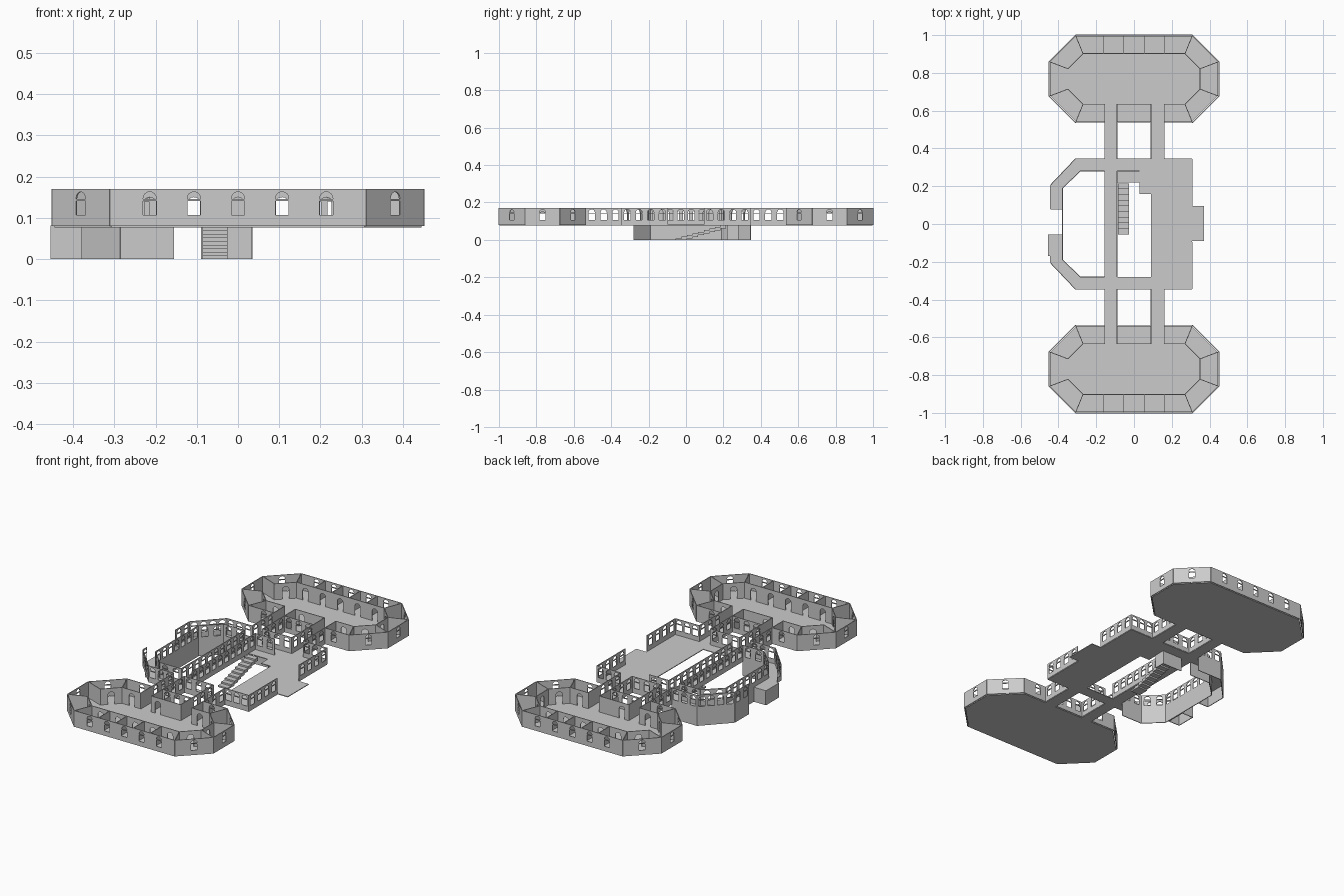
import bpy, bmesh, math
from mathutils import Vector

if "Cube" in bpy.data.objects:
    bpy.data.objects.remove(bpy.data.objects["Cube"])

Z0, Z1 = 0.08, 0.17      # floor level, wall top
T = 0.004                # wall thickness


def window(s, w=0.032, zb=0.107, zt=0.163, bar=True):
    return (s, w, zb, zt, bar)


def door(s, w=0.034):
    return (s, w, Z0, 0.15, False)


def row(length, n, w=0.034, **k):
    # n evenly spaced arched windows
    return [window(length * (i + 0.5) / n, w, **k) for i in range(n)]


def add_wall(bm, p, q, openings=(), z0=Z0, z1=Z1):
    p, q = Vector(p), Vector(q)
    length = (q - p).length
    d = (q - p) / length
    cache = {}

    def face(pts):
        vs = []
        for s, z in pts:
            key = (round(s, 5), round(z, 5))
            if key not in cache:
                xy = p + d * s
                cache[key] = bm.verts.new((xy.x, xy.y, z))
            if cache[key] not in vs:
                vs.append(cache[key])
        bm.faces.new(vs)

    left = [(0, z0), (0, z1)]
    for s, w, zb, zt, bar in sorted(openings):
        l, r, zs = s - w / 2, s + w / 2, zt - w / 2
        levels = sorted({z0, zb, zs, z1})
        # pier before the opening
        face([(l, z) for z in levels] + left[::-1])
        left = [(r, z) for z in levels]
        if zb > z0:
            face([(l, z0), (r, z0), (r, zb), (l, zb)])
        # arched head, split at the crown
        arch = [(s - w / 2 * math.cos(a), zs + w / 2 * math.sin(a))
                for a in [math.pi * i / 8 for i in range(9)]]
        face(arch[:5] + [(s, z1), (l, z1)])
        face(arch[4:] + [(r, z1), (s, z1)])
        if bar:
            face([(l, zs - 0.006), (r, zs - 0.006), (r, zs - 0.001), (l, zs - 0.001)])
    face([(length, z0), (length, z1)] + left[::-1])


def finish(name, bm, solid=True):
    bmesh.ops.recalc_face_normals(bm, faces=bm.faces)
    me = bpy.data.meshes.new(name)
    bm.to_mesh(me)
    bm.free()
    ob = bpy.data.objects.new(name, me)
    bpy.context.collection.objects.link(ob)
    if solid:
        m = ob.modifiers.new("thickness", 'SOLIDIFY')
        m.thickness, m.offset = T, 0
    return ob


def walls(name, items):
    bm = bmesh.new()
    for it in items:
        add_wall(bm, *it)
    return finish(name, bm)


def slab(name, pts, z0=0.077, z1=0.081):
    bm = bmesh.new()
    f = bm.faces.new([bm.verts.new((x, y, z0)) for x, y in pts])
    ext = bmesh.ops.extrude_face_region(bm, geom=[f])
    bmesh.ops.translate(bm, vec=(0, 0, z1 - z0),
                        verts=[v for v in ext['geom'] if isinstance(v, bmesh.types.BMVert)])
    return finish(name, bm, False)


def rect(x0, x1, y0, y1):
    return [(x0, y0), (x1, y0), (x1, y1), (x0, y1)]


def octagon(hx, hy, c, cy):
    half = [(hx, hy - c), (hx - c, hy), (c - hx, hy), (-hx, hy - c)]
    return [(x, cy + y) for x, y in half] + [(-x, cy - y) for x, y in half]


def length(a, b):
    return (Vector(b) - Vector(a)).length


def chain(pts, pitch=0.055):
    # wall run along points with evenly pitched windows
    return [(a, b, row(length(a, b), max(1, round(length(a, b) / pitch))))
            for a, b in zip(pts, pts[1:])]


XS = (-0.155, -0.09, 0.09, 0.16)      # corridor wall lines
for s, tag in ((1, "back"), (-1, "front")):
    cy = 0.768 * s
    slab(tag + "_wing_floor", octagon(0.445, 0.228, 0.138, cy))

    # outer shell of the wing
    o = octagon(0.45, 0.232, 0.14, 0)
    o = [(x, cy + s * y) for x, y in o]
    items = []
    for i in range(8):
        a, b = o[i], o[(i + 1) % 8]
        L = length(a, b)
        if i == 1:
            items.append((a, b, [window(0.31 + k * 0.107) for k in range(-2, 3)]))
        elif i != 5:
            items.append((a, b, [window(L / 2)]))
    yi = 0.536 * s
    items += [((-0.31, yi), (XS[0], yi), [window(0.095)]),
              ((XS[1], yi), (XS[2], yi), row(0.18, 3)),
              ((XS[3], yi), (0.31, yi), [window(0.055)])]
    walls(tag + "_wing_outer_walls", items)

    # inner ring of room walls with doors
    n = octagon(0.35, 0.134, 0.08, 0)
    n = [(x, cy + s * y) for x, y in n]
    items = []
    for i in (0, 1, 2, 4, 6, 7):
        a, b = n[i], n[(i + 1) % 8]
        L = length(a, b)
        items.append((a, b, [door(L / 2 + k * 0.107) for k in range(-2, 3)] if i == 1
                      else [door(L / 2)]))
    y2 = 0.634 * s
    items += [((-0.27, y2), (XS[0], y2), [door(0.06)]),
              ((XS[1], y2), (XS[2], y2), [door(0.04)]),
              ((XS[3], y2), (0.27, y2), [door(0.05)])]
    walls(tag + "_wing_inner_walls", items)

    # partitions between rooms
    items = [((x, 0.902 * s), (x, s)) for x in (-0.16, -0.054, 0.054, 0.16)]
    items += [((x, yi), (x, y2)) for x in XS]
    items += [(n[i], o[i]) for i in range(8)]
    walls(tag + "_wing_partitions", items)

    # link corridors between the wing and the central block
    slab(tag + "_corridor_floor_left", rect(XS[0], XS[1], *sorted((0.345 * s, 0.54 * s))))
    slab(tag + "_corridor_floor_right", rect(XS[2], XS[3], *sorted((0.345 * s, 0.54 * s))))
    walls(tag + "_corridor_walls",
          [((x, 0.345 * s), (x, 0.536 * s), row(0.191, 3)) for x in XS])

    # bent side gallery
    ye = 0.08 if s > 0 else -0.17
    outer = [(XS[0], 0.345 * s), (-0.31, 0.345 * s), (-0.443, 0.205 * s), (-0.443, ye)]
    inner = [(-0.378, ye), (-0.378, 0.19 * s), (-0.285, 0.28 * s), (XS[0], 0.28 * s)]
    slab(tag + "_gallery_floor", outer + inner)
    walls(tag + "_gallery_outer_walls", chain(outer))
    walls(tag + "_gallery_inner_walls", chain(inner[1:]))
    low = outer + inner[:1] if s > 0 else []
    items = [(a, b, (), 0, Z0) for a, b in
             list(zip(low, low[1:])) + list(zip(inner[1:], inner[2:]))]
    walls(tag + "_gallery_lower_walls", items)

    # central block end walls and end passage
    walls(tag + "_hall_end_walls",
          [((XS[1], 0.345 * s), (XS[2], 0.345 * s), row(0.18, 3)),
           ((XS[3], 0.345 * s), (0.308, 0.345 * s), row(0.148, 3)),
           ((0.308, 0.345 * s), (0.308, 0.095 * s), row(0.25, 4))])
    slab(tag + "_passage_floor", rect(XS[1], XS[2], *sorted((0.28 * s, 0.345 * s))))

# gallery wall across the open side of the court
walls("court_wall", chain([(-0.378, -0.19), (-0.378, 0.19)])
      + [((-0.378, -0.19), (-0.378, 0.19), (), 0, Z0)])

# main hall, balcony and long corridor
slab("hall_floor", rect(XS[2], 0.308, -0.345, 0.345))
slab("balcony_floor", rect(0.308, 0.37, -0.09, 0.095))
slab("long_corridor_floor", rect(XS[0], XS[1], -0.345, 0.345))
walls("long_corridor_walls", chain([(XS[0], -0.28), (XS[0], 0.28)])
      + chain([(XS[1], -0.28), (XS[1], 0.28)]))
walls("stair_head_wall", chain([(XS[1], 0.28), (0.03, 0.28)]))

# side box on the gallery end
slab("side_box_top", rect(-0.455, -0.38, -0.17, -0.055))
box = rect(-0.453, -0.382, -0.168, -0.057)
walls("side_box_walls", [(box[i], box[(i + 1) % 4], (), 0, 0.078) for i in range(4)])

# staircase and landing
for i in range(9):
    y, z = -0.055 + i * 0.03, (i + 1) * 0.078 / 9
    slab(f"stair_step_{i + 1}", rect(-0.086, -0.026, y, y + 0.03), max(0, z - 0.018), z)
slab("landing_floor", rect(XS[1], 0.03, 0.22, 0.28))
slab("landing_bridge", rect(0.03, XS[2], 0.16, 0.28))
walls("landing_lower_walls", [((XS[1], 0.28), (0.033, 0.28), (), 0, 0.078),
                              ((0.033, 0.22), (0.033, 0.28), (), 0, 0.078)])
